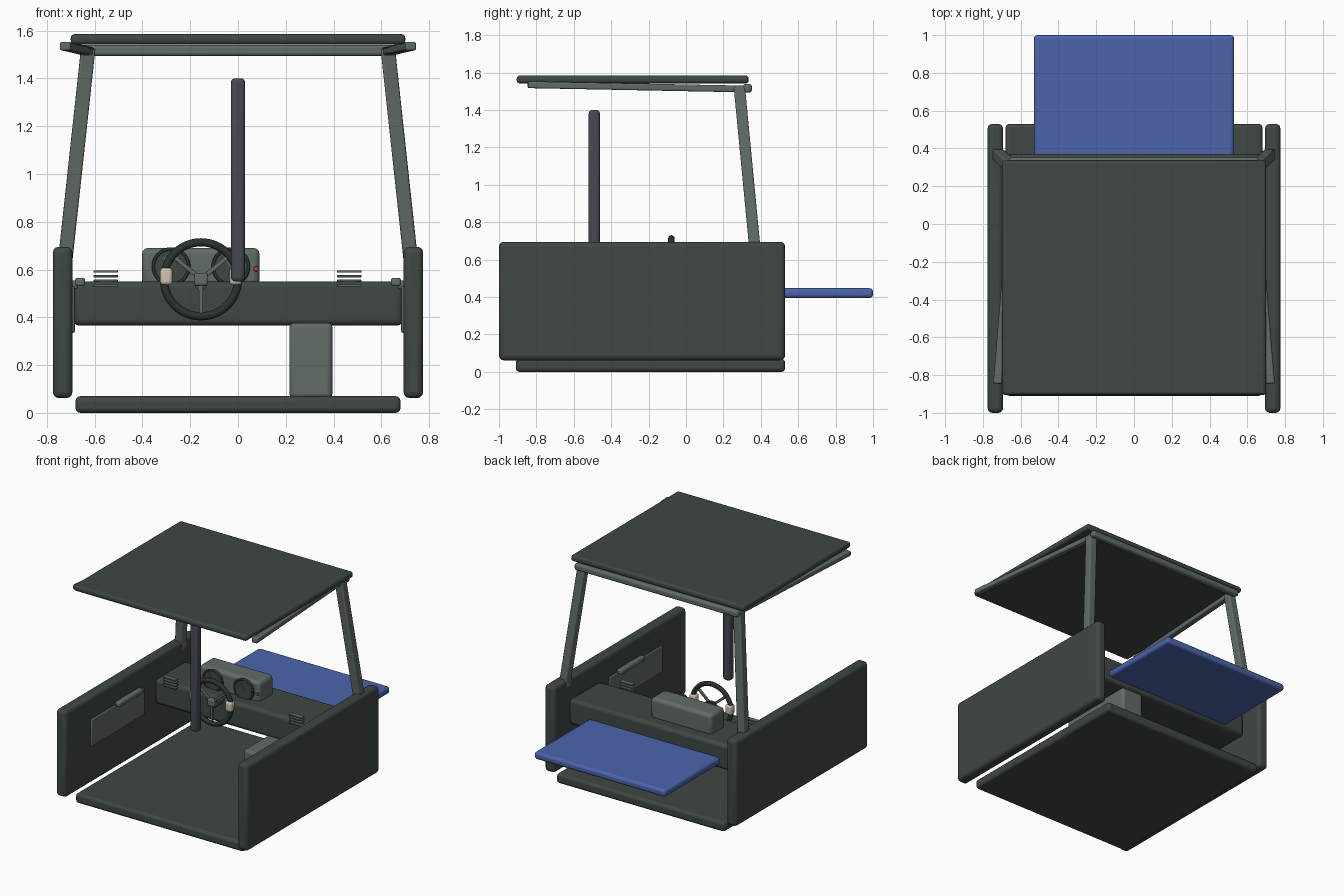
import bpy, math
from mathutils import Vector

if "Cube" in bpy.data.objects:
    bpy.data.objects.remove(bpy.data.objects["Cube"])


def material(name, rgb):
    m = bpy.data.materials.new(name)
    m.diffuse_color = (*rgb, 1)
    m.use_nodes = True
    m.node_tree.nodes["Principled BSDF"].inputs["Base Color"].default_value = m.diffuse_color
    return m


DARK = material("dark_trim", (0.05, 0.064, 0.056))
LIGHT = material("light_trim", (0.12, 0.15, 0.13))
BLACK = material("rubber", (0.025, 0.032, 0.028))
BLUE = material("hood_paint", (0.07, 0.13, 0.41))
POST = material("post_metal", (0.065, 0.068, 0.085))
CREAM = material("cream", (0.62, 0.56, 0.46))
RED = material("red", (0.4, 0.05, 0.03))


def finish(ob, name, mat, bevel=0.0):
    ob.name = name
    ob.data.materials.append(mat)
    if bevel:
        mod = ob.modifiers.new("bevel", "BEVEL")
        mod.width = bevel
        mod.segments = 3
    bpy.ops.object.shade_smooth_by_angle(angle=math.radians(35))
    return ob


def box(name, lo, hi, mat, bevel=0.01):
    """Rounded box between two opposite corners."""
    lo, hi = Vector(lo), Vector(hi)
    bpy.ops.mesh.primitive_cube_add(size=1, location=(lo + hi) / 2)
    ob = bpy.context.object
    ob.scale = hi - lo
    bpy.ops.object.transform_apply(location=False, rotation=False, scale=True)
    return finish(ob, name, mat, bevel)


def beam(name, a, b, w, h, mat, bevel=0.008):
    """Rounded rectangular bar from a to b."""
    a, b = Vector(a), Vector(b)
    bpy.ops.mesh.primitive_cube_add(size=1, location=(a + b) / 2)
    ob = bpy.context.object
    ob.scale = (w, h, (b - a).length)
    bpy.ops.object.transform_apply(location=False, rotation=False, scale=True)
    z = (b - a).normalized()
    side = Vector((1, 0, 0)) if abs(z.x) < 0.8 else Vector((0, 0, 1))
    y = z.cross(side).normalized()
    x = y.cross(z)
    ob.rotation_euler = Vector.to_track_quat(z, "Z", "Y").to_euler()
    from mathutils import Matrix
    ob.rotation_euler = Matrix((x, y, z)).transposed().to_euler()
    return finish(ob, name, mat, bevel)


def disc(name, centre, r, depth, mat, bevel=0.0):
    """Cylinder lying along y."""
    bpy.ops.mesh.primitive_cylinder_add(vertices=32, radius=r, depth=depth, location=centre,
                                        rotation=(math.pi / 2, 0, 0))
    return finish(bpy.context.object, name, mat, bevel)


def ring(name, centre, r, tube, mat):
    bpy.ops.mesh.primitive_torus_add(major_radius=r, minor_radius=tube, major_segments=48,
                                     minor_segments=12, location=centre,
                                     rotation=(math.pi / 2, 0, 0))
    return finish(bpy.context.object, name, mat)


# Main panels
box("floor", (-0.68, -0.91, 0), (0.68, 0.53, 0.07), DARK, 0.02)
box("roof", (-0.7, -0.905, 1.542), (0.7, 0.335, 1.585), DARK, 0.016)
box("hood", (-0.53, 0.35, 0.395), (0.53, 1.0, 0.447), BLUE, 0.018)
box("dashboard", (-0.69, 0.02, 0.365), (0.69, 0.37, 0.55), DARK, 0.025)
box("console", (0.215, -0.25, 0.06), (0.395, 0.35, 0.377), LIGHT, 0.02)
box("centre_post", (-0.03, -0.52, 0.55), (0.03, -0.46, 1.4), POST, 0.018)

# Doors, trims, pillars, roof rails, air vents on both sides
for side, s in (("left", -1), ("right", 1)):
    def sbox(name, x0, x1, y0, y1, z0, z1, mat, bevel):
        xs = sorted((s * x0, s * x1))
        box(side + "_" + name, (xs[0], y0, z0), (xs[1], y1, z1), mat, bevel)

    sbox("door", 0.693, 0.775, -1.0, 0.53, 0.062, 0.695, DARK, 0.025)
    sbox("door_panel", 0.683, 0.7, -0.71, -0.1, 0.335, 0.53, LIGHT, 0.006)
    sbox("door_handle", 0.64, 0.682, -0.45, -0.17, 0.53, 0.565, LIGHT, 0.01)
    sbox("handle_mount", 0.67, 0.7, -0.36, -0.26, 0.52, 0.555, LIGHT, 0.006)
    beam(side + "_pillar", (s * 0.725, 0.372, 0.62), (s * 0.627, 0.285, 1.525), 0.06, 0.06, LIGHT)
    beam(side + "_roof_rail", (s * 0.625, 0.33, 1.512), (s * 0.723, -0.845, 1.535), 0.045, 0.036, LIGHT)
    vent_x = -0.553 if s < 0 else 0.466
    for i in range(4):
        z = 0.533 + 0.0195 * i
        box(side + "_vent_slat", (vent_x - 0.051, -0.005, z - 0.005),
            (vent_x + 0.051, 0.03, z + 0.005), LIGHT, 0.003)

box("windscreen_header", (-0.66, 0.305, 1.493), (0.66, 0.352, 1.54), LIGHT, 0.014)

# Instrument pod with two gauges and a warning button
box("instrument_pod", (-0.402, 0.12, 0.53), (0.09, 0.285, 0.69), LIGHT, 0.025)
for gx in (-0.28, -0.03):
    disc("gauge_face", (gx, 0.115, 0.612), 0.078, 0.02, DARK, 0.003)
    ring("gauge_rim", (gx, 0.108, 0.612), 0.074, 0.007, BLACK)
    beam("gauge_needle", (gx, 0.103, 0.612), (gx - 0.03, 0.103, 0.652), 0.006, 0.006, LIGHT, 0)
disc("warning_button", (0.075, 0.117, 0.603), 0.011, 0.014, RED, 0.002)

# Steering wheel
wx, wy, wz = -0.155, -0.078, 0.559
ring("steering_wheel", (wx, wy, wz), 0.155, 0.017, BLACK)
disc("steering_column", (wx, 0.0, wz - 0.02), 0.026, 0.16, DARK)
box("wheel_hub", (wx - 0.028, wy - 0.02, wz - 0.026), (wx + 0.028, wy + 0.02, wz + 0.026), LIGHT, 0.008)
for deg in (40, 140, 270):
    a = math.radians(deg)
    beam("wheel_spoke", (wx, wy, wz), (wx + 0.15 * math.cos(a), wy, wz + 0.15 * math.sin(a)),
         0.018, 0.016, LIGHT, 0.004)
for d in (-1, 1):
    gx = wx + d * 0.145
    box("wheel_grip", (gx - 0.026, wy - 0.026, 0.535), (gx + 0.026, wy + 0.026, 0.607), CREAM, 0.015)
